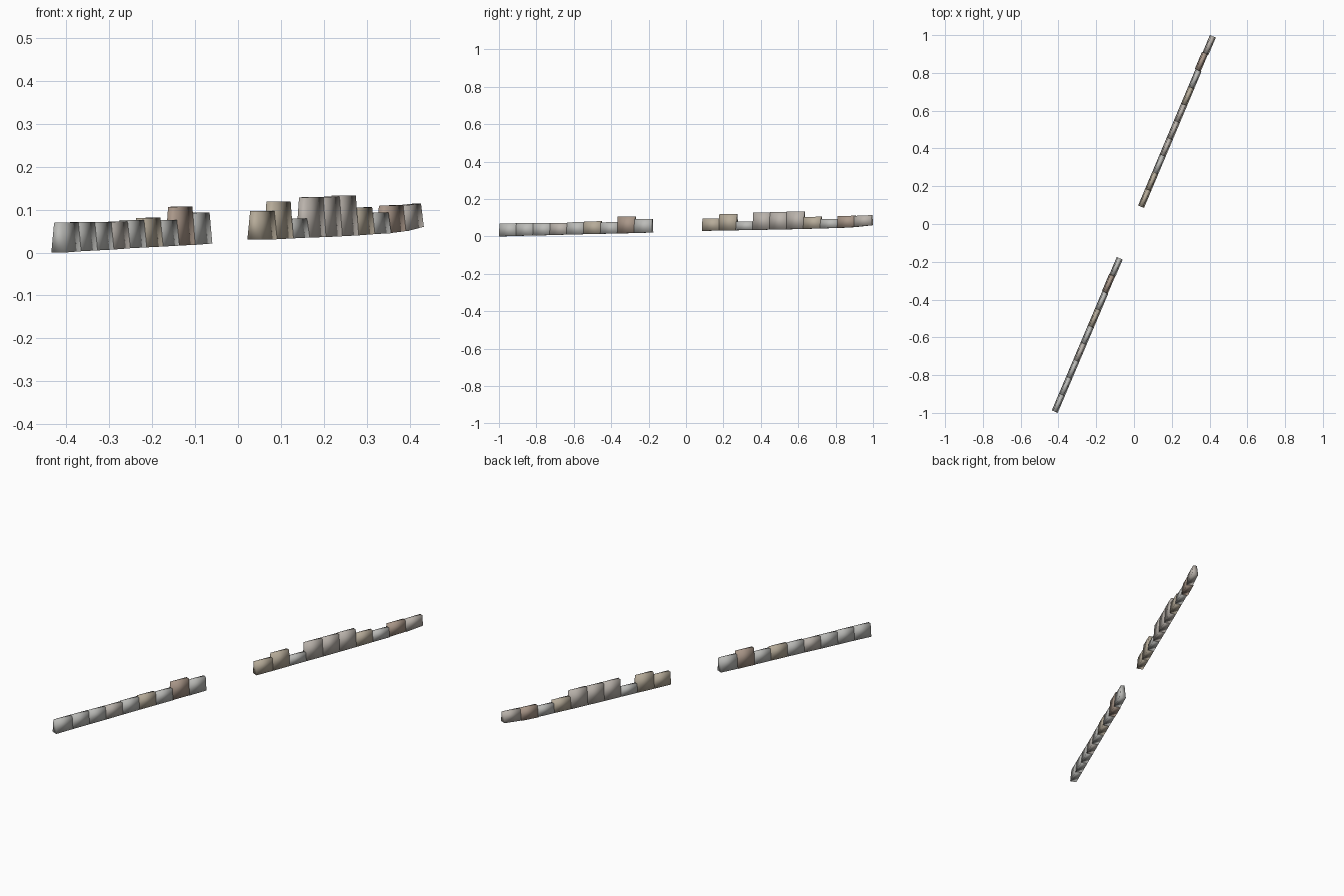
import bpy, bmesh
from mathutils import Vector

if "Cube" in bpy.data.objects:
    bpy.data.objects.remove(bpy.data.objects["Cube"])

# Stone palette
COLORS = {
    "grey": (0.50, 0.50, 0.48, 1),
    "warm": (0.49, 0.45, 0.41, 1),
    "tan": (0.47, 0.41, 0.32, 1),
    "brown": (0.40, 0.31, 0.25, 1),
}
MATS = {}
for key, col in COLORS.items():
    m = bpy.data.materials.new(key + "_stone")
    m.diffuse_color = col
    m.use_nodes = True
    m.node_tree.nodes["Principled BSDF"].inputs["Base Color"].default_value = m.diffuse_color
    MATS[key] = m

BOTTOM_W, TOP_W = 0.034, 0.020


def block(name, a, b, za, zb, top, color, shift=0.0):
    """Tapered stone between plan points a and b, base following the ground slope."""
    d = (b - a).normalized()
    side = Vector((d.y, -d.x))
    tilt = (zb - za) / 2
    bm = bmesh.new()
    rings = []
    for p, zbase, ztop in ((a, za, top - tilt * 0.4), (b, zb, top + tilt * 0.4)):
        ring = []
        for s, w, z in ((-1, BOTTOM_W, zbase), (1, BOTTOM_W, zbase),
                        (1, TOP_W, ztop), (-1, TOP_W, ztop)):
            q = p + side * (s * w / 2 + shift)
            ring.append(bm.verts.new((q.x, q.y, z)))
        rings.append(ring)
    r0, r1 = rings
    bm.faces.new(r0)
    bm.faces.new(r1[::-1])
    for i in range(4):
        j = (i + 1) % 4
        bm.faces.new((r0[j], r0[i], r1[i], r1[j]))
    bmesh.ops.recalc_face_normals(bm, faces=bm.faces)
    for f in bm.faces:
        f.smooth = True
    me = bpy.data.meshes.new(name)
    bm.to_mesh(me)
    bm.free()
    me.materials.append(MATS[color])
    bpy.context.collection.objects.link(bpy.data.objects.new(name, me))


def wall(name, start, end, base, stones):
    """Row of equal-length stones; base holds the ground height at every joint."""
    n = len(stones)
    start, end = Vector(start), Vector(end)
    for i, (top, color, shift) in enumerate(stones):
        block(f"{name}_stone_{i + 1}", start.lerp(end, i / n), start.lerp(end, (i + 1) / n),
              base[i], base[i + 1], top, color, shift)


# Front stretch of wall
wall("front_wall", (-0.4195, -0.9935), (-0.0755, -0.1815),
     [0.0, 0.003, 0.005, 0.007, 0.010, 0.012, 0.014, 0.016, 0.018, 0.021],
     [(0.070, "grey", 0), (0.071, "grey", 0), (0.071, "grey", 0), (0.072, "warm", 0),
      (0.076, "grey", 0), (0.081, "tan", 0), (0.076, "grey", 0), (0.107, "brown", -0.002),
      (0.093, "grey", 0)])

# Back stretch of wall, beyond the gap
wall("back_wall", (0.0375, 0.0915), (0.4175, 0.9935),
     [0.030, 0.031, 0.033, 0.035, 0.036, 0.038, 0.040, 0.043, 0.045, 0.050, 0.060],
     [(0.097, "tan", 0), (0.119, "tan", 0), (0.079, "grey", 0), (0.129, "warm", 0),
      (0.130, "warm", 0), (0.133, "warm", 0), (0.105, "tan", 0), (0.093, "grey", 0),
      (0.110, "brown", -0.004), (0.112, "warm", 0)])
